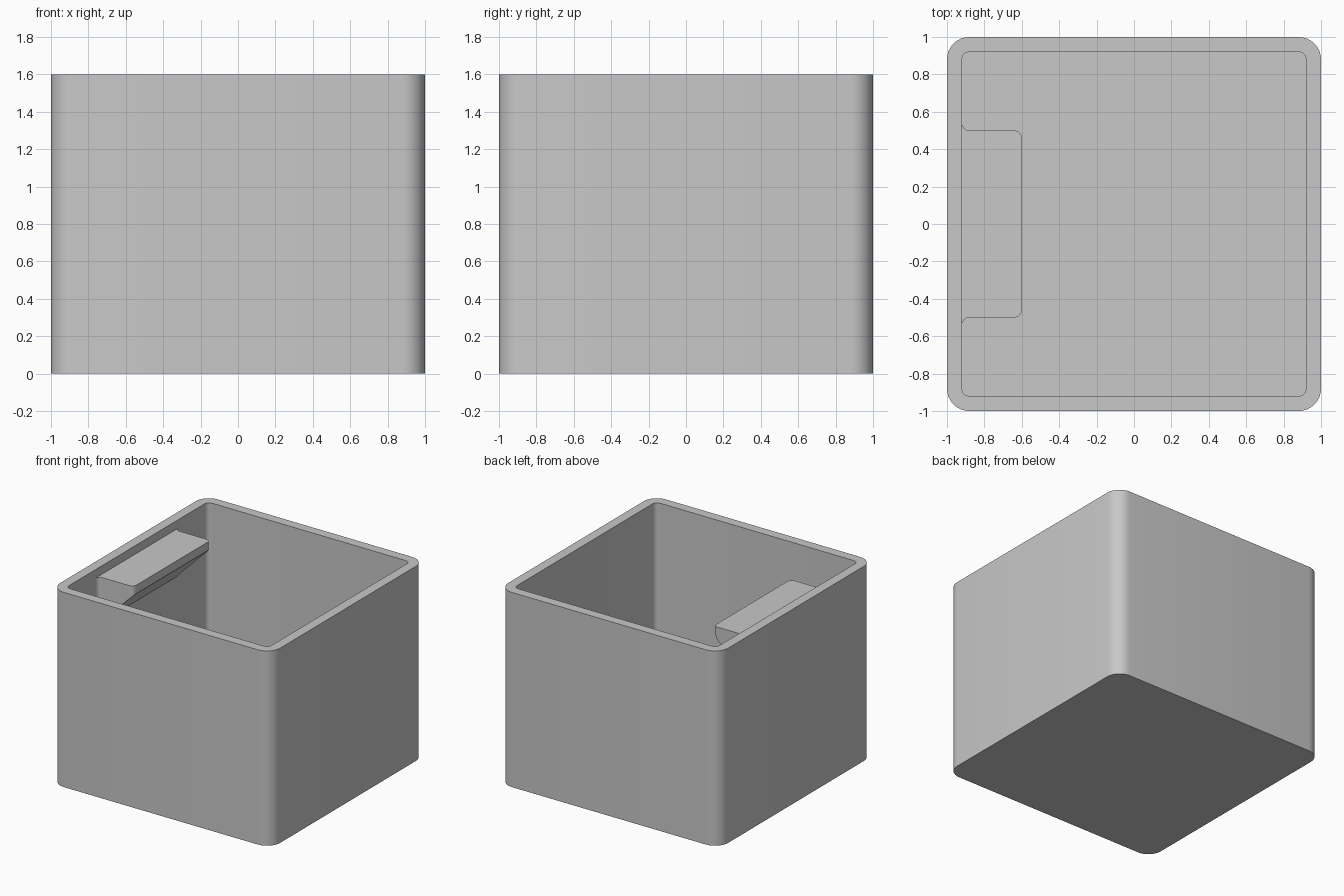
import bpy, bmesh, math
from mathutils import Vector

cube = bpy.data.objects.get("Cube")
if cube:
    bpy.data.objects.remove(cube, do_unlink=True)

HEIGHT, WALL, FLOOR = 1.6, 0.08, 0.08
INNER = 1 - WALL

grey = bpy.data.materials.new("plain grey")
grey.use_nodes = True
grey.diffuse_color = (0.58, 0.58, 0.58, 1)
grey.node_tree.nodes["Principled BSDF"].inputs["Base Color"].default_value = grey.diffuse_color


def arc(cx, cy, r, start, end, steps=8):
    angles = [math.radians(start + (end - start) * i / steps) for i in range(steps + 1)]
    return [(cx + r * math.cos(a), cy + r * math.sin(a)) for a in angles]


def rounded_square(half, r):
    c = half - r
    corners = [(c, c), (-c, c), (-c, -c), (c, -c)]
    return [p for i, (x, y) in enumerate(corners) for p in arc(x, y, r, 90 * i, 90 * i + 90)]


def ring(bm, outline, z):
    return [bm.verts.new((x, y, z)) for x, y in outline]


def bridge(bm, a, b):
    for i in range(len(a)):
        j = (i + 1) % len(a)
        bm.faces.new((a[i], a[j], b[j], b[i]))


def finish(bm, name):
    bmesh.ops.recalc_face_normals(bm, faces=bm.faces)
    mesh = bpy.data.meshes.new(name)
    bm.to_mesh(mesh)
    bm.free()
    mesh.materials.append(grey)
    obj = bpy.data.objects.new(name, mesh)
    bpy.context.collection.objects.link(obj)
    bpy.ops.object.select_all(action='DESELECT')
    obj.select_set(True)
    bpy.context.view_layer.objects.active = obj
    bpy.ops.object.shade_smooth_by_angle(angle=math.radians(30))


# Open box: outer skin, flat rim, inner skin and floor
bm = bmesh.new()
outer, inner = rounded_square(1, 0.12), rounded_square(INNER, 0.04)
rings = [ring(bm, outer, 0), ring(bm, outer, HEIGHT),
         ring(bm, inner, HEIGHT), ring(bm, inner, FLOOR)]
for a, b in zip(rings, rings[1:]):
    bridge(bm, a, b)
bm.faces.new(rings[0])
bm.faces.new(rings[-1])
finish(bm, "box")

# Ledge on the right wall: filleted plan, underside cut at 45 degrees
bm = bmesh.new()
r, front, half, top, lip = 0.04, -0.6, 0.5, 1.53, 0.07
side = [(-INNER - 0.02, half + r)]
side += arc(-INNER + r, half + r, r, 180, 270)
side += arc(front - r, half - r, r, 90, 0)
plan = side + [(x, -y) for x, y in reversed(side)]
low, high = ring(bm, plan, 1.0), ring(bm, plan, top)
bridge(bm, low, high)
bm.faces.new(low)
bm.faces.new(high)
cut = bmesh.ops.bisect_plane(bm, geom=bm.verts[:] + bm.edges[:] + bm.faces[:],
                             plane_co=Vector((front, 0, top - lip)),
                             plane_no=Vector((1, 0, -1)).normalized(), clear_outer=True)
edges = [e for e in cut["geom_cut"] if isinstance(e, bmesh.types.BMEdge)]
bmesh.ops.contextual_create(bm, geom=edges)
finish(bm, "ledge")
